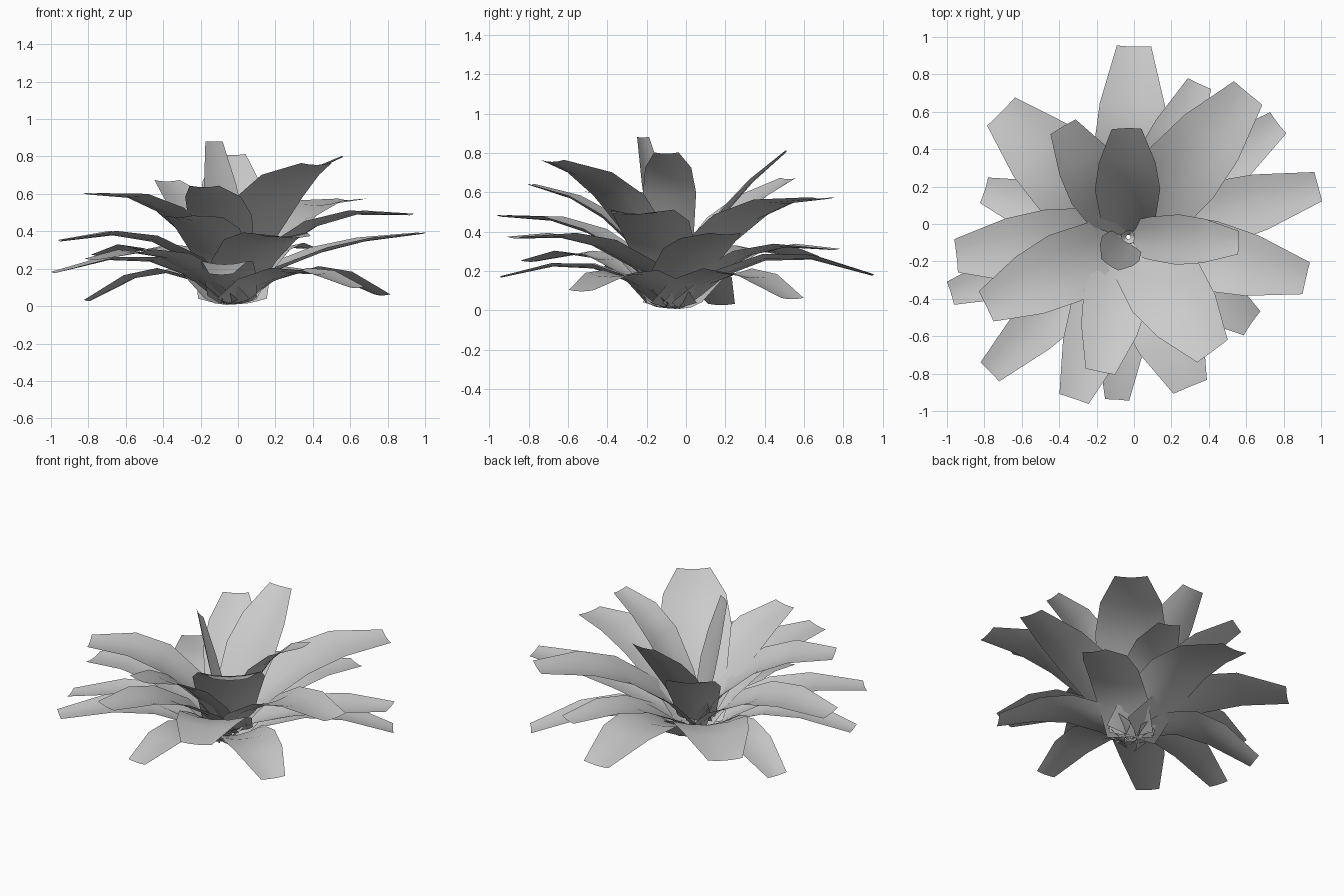
import bpy
import math
import random
from mathutils import Vector

cube = bpy.data.objects.get("Cube")
if cube:
    bpy.data.objects.remove(cube, do_unlink=True)

# Single leaf colour
leaf_mat = bpy.data.materials.new("pale grey leaf")
leaf_mat.use_nodes = True
grey = (0.6, 0.6, 0.6, 1)
leaf_mat.diffuse_color = grey
leaf_mat.node_tree.nodes["Principled BSDF"].inputs["Base Color"].default_value = grey

CROWN = Vector((-0.03, -0.07, 0))
COLUMNS = (-1, -0.5, 0, 0.5, 1)


def build_leaf(name, root, middle, tip, width, root_scale):
    """Arching blade: widest halfway, gently troughed, cut square at the tip."""
    control = middle * 2 - (root + tip) / 2
    run = tip - root
    side = Vector((-run.y, run.x, 0)).normalized()
    rows = ((0, root_scale), (0.22, root_scale * 0.6 + 0.45), (0.5, 1.0), (0.73, 0.87), (1, 0.46))
    verts, faces = [], []
    for t, scale in rows:
        centre = root * (1 - t) ** 2 + control * (2 * t * (1 - t)) + tip * t * t
        tangent = ((control - root) * (1 - t) + (tip - control) * t).normalized()
        normal = tangent.cross(side)
        half = width * scale / 2
        for c in COLUMNS:
            trough = (c * c - 0.5) * half * 0.25 * (1 - 0.6 * t)
            verts.append(centre + side * half * c + normal * trough)
    n = len(COLUMNS)
    for r in range(len(rows) - 1):
        for c in range(n - 1):
            a = r * n + c
            faces.append((a, a + n, a + n + 1, a + 1))
    mesh = bpy.data.meshes.new(name)
    mesh.from_pydata(verts, [], faces)
    mesh.materials.append(leaf_mat)
    mesh.polygons.foreach_set("use_smooth", [True] * len(mesh.polygons))
    obj = bpy.data.objects.new(name, mesh)
    bpy.context.collection.objects.link(obj)


def grow(name, leaves, root_height, root_scale):
    """Each leaf: tip x, tip y, tip height, height halfway, width."""
    for i, (x, y, z, rise, width) in enumerate(leaves, 1):
        tip = Vector((x, y, z))
        flat = Vector((x, y, 0)) - CROWN
        root = CROWN + flat.normalized() * 0.02 + Vector((0, 0, root_height))
        middle = CROWN + flat * 0.46 + Vector((0, 0, rise))
        build_leaf(f"{name}_{i}", root, middle, tip, width, root_scale)


# Steep leaves at the heart
grow("inner_leaf", [
    (-0.04, 0.51, 0.81, 0.51, 0.35),
    (-0.13, -0.22, 0.88, 0.46, 0.24),
    (0.56, -0.1, 0.8, 0.59, 0.27),
    (-0.38, 0.52, 0.67, 0.46, 0.34),
    (-0.79, -0.44, 0.6, 0.51, 0.39),
    (-0.18, -0.79, 0.64, 0.475, 0.35),
    (0.42, -0.68, 0.76, 0.57, 0.44),
], 0.12, 0.66)

# Broad arching leaves
grow("middle_leaf", [
    (0.61, 0.7, 0.57, 0.47, 0.43),
    (0.92, -0.29, 0.49, 0.44, 0.38),
    (0.985, 0.2, 0.39, 0.3, 0.35),
    (-0.95, -0.17, 0.35, 0.36, 0.39),
    (-0.32, -0.935, 0.48, 0.4, 0.36),
    (0.3, -0.87, 0.37, 0.34, 0.42),
], 0.09, 0.75)

# Low leaves, some drooping at the tip
grow("outer_leaf", [
    (0, 0.95, 0.18, 0.27, 0.4),
    (-0.71, 0.6, 0.27, 0.29, 0.46),
    (0.35, 0.75, 0.31, 0.29, 0.3),
    (0.77, 0.54, 0.06, 0.2, 0.31),
    (0.63, -0.53, 0.1, 0.19, 0.34),
    (-0.77, -0.79, 0.25, 0.27, 0.31),
    (-0.09, -0.94, 0.17, 0.225, 0.28),
    (-0.98, -0.37, 0.18, 0.25, 0.28),
    (-0.8, 0.18, 0.03, 0.19, 0.31),
], 0.024, 0.92)

# Tiny shoots around the crown
random.seed(4)
for i in range(7):
    angle = math.tau * i / 7
    out = Vector((math.cos(angle), math.sin(angle), 0))
    reach = random.uniform(0.07, 0.14)
    tip = CROWN + out * reach + Vector((0, 0, random.uniform(0.1, 0.2)))
    root = CROWN + out * 0.01 + Vector((0, 0, 0.01))
    middle = (root + tip) / 2 + out * 0.01
    build_leaf(f"crown_shoot_{i + 1}", root, middle, tip, 0.05, 0.66)
